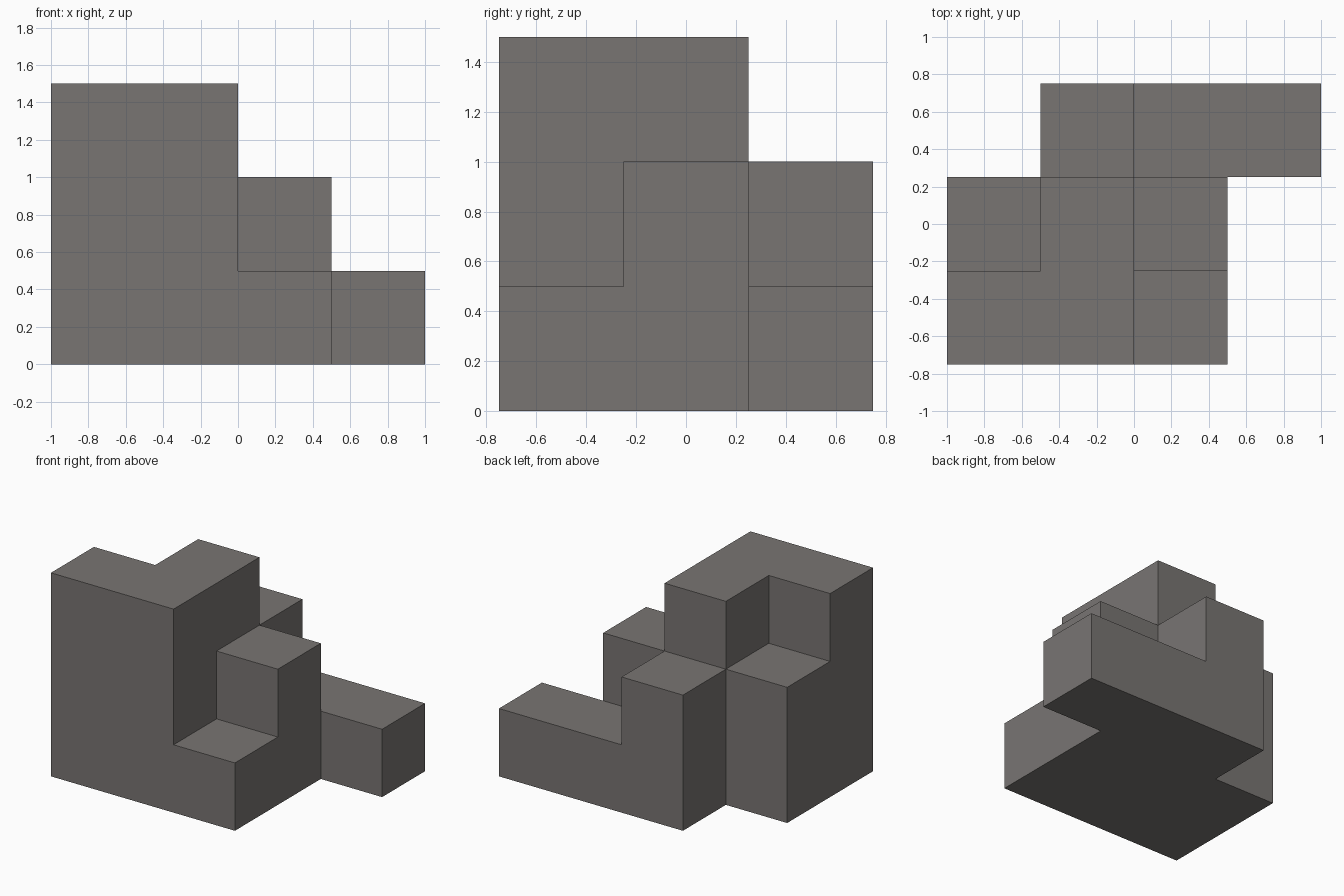
import bpy
import bmesh
import math
from mathutils import Vector

cube = bpy.data.objects.get("Cube")
if cube:
    bpy.data.objects.remove(cube, do_unlink=True)

CELL = 0.5
# Column heights in cells: rows run front to back, columns along +x
HEIGHTS = [
    [3, 3, 1, 0],
    [2, 3, 2, 0],
    [0, 2, 1, 1],
]
ORIGIN = Vector((-1.0, -0.75, 0.0))

# Warm grey stone colour
stone = bpy.data.materials.new("warm_grey")
stone.use_nodes = True
colour = (0.19, 0.178, 0.171, 1.0)
stone.diffuse_color = colour
stone.node_tree.nodes["Principled BSDF"].inputs["Base Color"].default_value = colour

filled = {(x, y, z)
          for y, row in enumerate(HEIGHTS)
          for x, height in enumerate(row)
          for z in range(height)}


def add_side(bm, cell, axis, sign):
    """Add the square on one side of a cell, wound to face outward."""
    centre = Vector(cell) + Vector((0.5, 0.5, 0.5))
    normal, u, v = Vector(), Vector(), Vector()
    normal[axis] = sign * 0.5
    u[(axis + 1) % 3] = 0.5
    v[(axis + 2) % 3] = 0.5 * sign
    corners = [-u - v, u - v, u + v, -u + v]
    bm.faces.new([bm.verts.new(ORIGIN + CELL * (centre + normal + c))
                  for c in corners])


# Outer skin of the stacked cells
bm = bmesh.new()
for cell in sorted(filled):
    for axis in range(3):
        for sign in (-1, 1):
            neighbour = list(cell)
            neighbour[axis] += sign
            if tuple(neighbour) not in filled:
                add_side(bm, cell, axis, sign)

# Weld the squares and merge them into large flat faces
bmesh.ops.remove_doubles(bm, verts=bm.verts, dist=0.001)
bmesh.ops.dissolve_limit(bm, angle_limit=math.radians(1),
                         verts=bm.verts, edges=bm.edges)

mesh = bpy.data.meshes.new("stepped_block")
bm.to_mesh(mesh)
bm.free()
mesh.materials.append(stone)
block = bpy.data.objects.new("stepped_block", mesh)
bpy.context.collection.objects.link(block)
